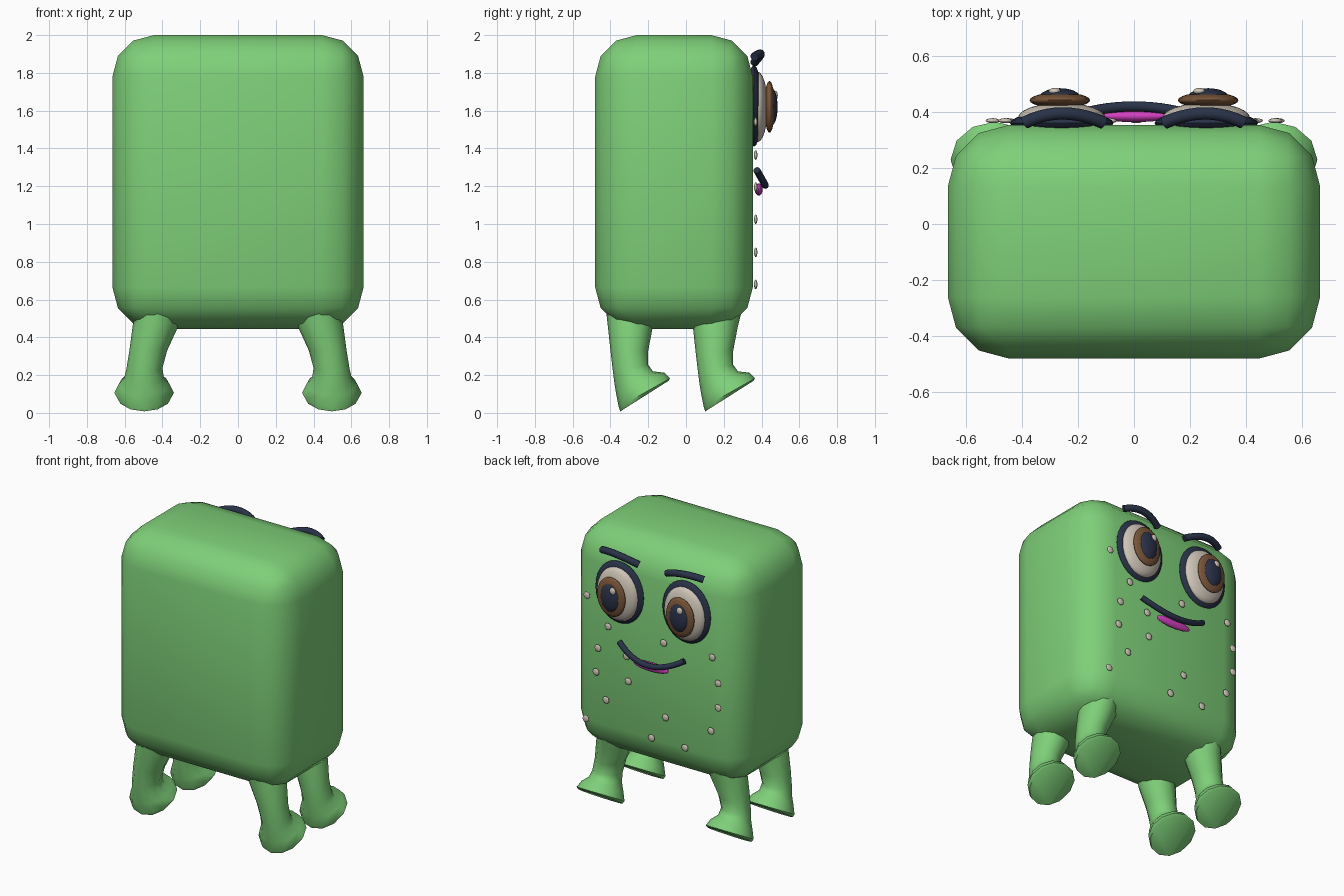
import bpy, bmesh, math
from mathutils import Vector

if "Cube" in bpy.data.objects:
    bpy.data.objects.remove(bpy.data.objects["Cube"])


def material(name, color):
    m = bpy.data.materials.new(name)
    m.diffuse_color = (*color, 1)
    m.use_nodes = True
    m.node_tree.nodes["Principled BSDF"].inputs["Base Color"].default_value = m.diffuse_color
    return m


GREEN = material("leaf green", (0.21, 0.63, 0.19))
NAVY = material("dark navy", (0.022, 0.032, 0.065))
CREAM = material("cream", (0.62, 0.56, 0.47))
BROWN = material("brown", (0.19, 0.09, 0.04))
PINK = material("magenta", (0.65, 0.05, 0.52))


def finish(name, bm, mat, angle=60):
    bmesh.ops.recalc_face_normals(bm, faces=bm.faces)
    me = bpy.data.meshes.new(name)
    bm.to_mesh(me)
    bm.free()
    me.materials.append(mat)
    ob = bpy.data.objects.new(name, me)
    bpy.context.collection.objects.link(ob)
    bpy.ops.object.select_all(action='DESELECT')
    ob.select_set(True)
    bpy.context.view_layer.objects.active = ob
    bpy.ops.object.shade_smooth_by_angle(angle=math.radians(angle))
    return ob


def ellipsoid(name, center, radii, mat, seg=24, rings=12):
    # pole points along y, so the outline stays round when seen from behind
    bm = bmesh.new()
    bmesh.ops.create_uvsphere(bm, u_segments=seg, v_segments=rings, radius=1)
    for v in bm.verts:
        x, y, z = v.co
        v.co = Vector((x * radii[0], z * radii[1], y * radii[2])) + Vector(center)
    return finish(name, bm, mat)


def loft(name, rings, mat, angle=60):
    bm = bmesh.new()
    loops = [[bm.verts.new(p) for p in ring] for ring in rings]
    n = len(loops[0])
    for a, b in zip(loops, loops[1:]):
        for i in range(n):
            bm.faces.new((a[i], a[(i + 1) % n], b[(i + 1) % n], b[i]))
    bm.faces.new(loops[0])
    bm.faces.new(loops[-1])
    return finish(name, bm, mat, angle)


def tube(name, ends, middle, radius, mat, steps=10, sides=10):
    # round bar along a bent path from ends[0] to ends[1] through middle
    a, c = Vector(ends[0]), Vector(ends[1])
    b = 2 * Vector(middle) - (a + c) / 2
    rings = []
    for i in range(steps + 1):
        t = i / steps
        p = a * (1 - t) ** 2 + b * 2 * t * (1 - t) + c * t ** 2
        d = ((b - a) * (1 - t) + (c - b) * t).normalized()
        u = d.cross(Vector((0, 1, 0))).normalized()
        w = d.cross(u)
        rings.append([p + radius * (math.cos(k * math.tau / sides) * u
                                    + math.sin(k * math.tau / sides) * w)
                      for k in range(sides)])
    return loft(name, rings, mat)


# body: rounded block
bm = bmesh.new()
bmesh.ops.create_cube(bm, size=1)
for v in bm.verts:
    v.co = (v.co.x * 1.33, v.co.y * 0.835 - 0.0635, v.co.z * 1.555 + 1.2225)
bmesh.ops.bevel(bm, geom=bm.edges[:], offset=0.22, segments=3, profile=0.5,
                affect='EDGES')
finish("body", bm, GREEN)

# legs: stacked rings given as x centre, x radius, heel side (y, z), toe side (y, z)
LEG = [(0.42, 0.11, (-0.425, 0.56), (-0.155, 0.54)),
       (0.435, 0.122, (-0.415, 0.47), (-0.175, 0.46)),
       (0.475, 0.10, (-0.40, 0.33), (-0.20, 0.33)),
       (0.495, 0.095, (-0.387, 0.22), (-0.20, 0.255)),
       (0.497, 0.105, (-0.378, 0.15), (-0.175, 0.22)),
       (0.497, 0.135, (-0.368, 0.09), (-0.115, 0.213)),
       (0.497, 0.158, (-0.356, 0.03), (-0.085, 0.183)),
       (0.497, 0.145, (-0.348, 0.008), (-0.092, 0.17))]
for side, sx in (("left", -1), ("right", 1)):
    for place, dy in (("front", 0), ("back", 0.45)):
        rings = []
        for cx, rx, heel, toe in LEG:
            ring = []
            for k in range(12):
                t = math.tau * k / 12
                f = (1 + math.cos(t)) / 2
                ring.append((sx * (cx + rx * math.sin(t)),
                             heel[0] + f * (toe[0] - heel[0]) + dy,
                             heel[1] + f * (toe[1] - heel[1])))
            rings.append(ring)
        loft(f"{place}_{side}_leg", rings, GREEN, 50)

# eyes and brows
for side, s in (("left", -1), ("right", 1)):
    x = 0.258 * s
    ellipsoid(f"{side}_eye_rim", (x, 0.36, 1.625), (0.185, 0.042, 0.215), NAVY, 32)
    ellipsoid(f"{side}_eye_white", (x, 0.378, 1.62), (0.157, 0.055, 0.187), CREAM, 32)
    ellipsoid(f"{side}_iris", (x + 0.007 * s, 0.442, 1.62), (0.108, 0.028, 0.137), BROWN)
    ellipsoid(f"{side}_pupil", (x + 0.007 * s, 0.452, 1.62), (0.073, 0.033, 0.1), NAVY)
    ellipsoid(f"{side}_glint", (x - 0.025, 0.474, 1.68), (0.022, 0.012, 0.025), CREAM, 12, 8)
    tube(f"{side}_brow", ((0.11 * s, 0.362, 1.855), (0.39 * s, 0.362, 1.885)),
         (0.255 * s, 0.395, 1.9), 0.023, NAVY)

# mouth and tongue
tube("mouth", ((0.25, 0.375, 1.285), (-0.25, 0.375, 1.285)), (0, 0.42, 1.205),
     0.019, NAVY, 16)
ellipsoid("tongue", (0, 0.385, 1.183), (0.135, 0.021, 0.032), PINK)

# freckles in rows: height -> x positions
ROWS = {1.54: (0.505,), 1.365: (0.342, -0.086, -0.459), 1.195: (0.42, 0.2, -0.505),
        1.025: (0.435, 0.187, -0.505), 0.85: (0.358, -0.1, -0.45),
        0.68: (0.513, 0.008, -0.25)}
for z, xs in ROWS.items():
    for x in xs:
        ellipsoid("freckle", (x, 0.369, z), (0.025, 0.009, 0.025), CREAM, 12, 8)
